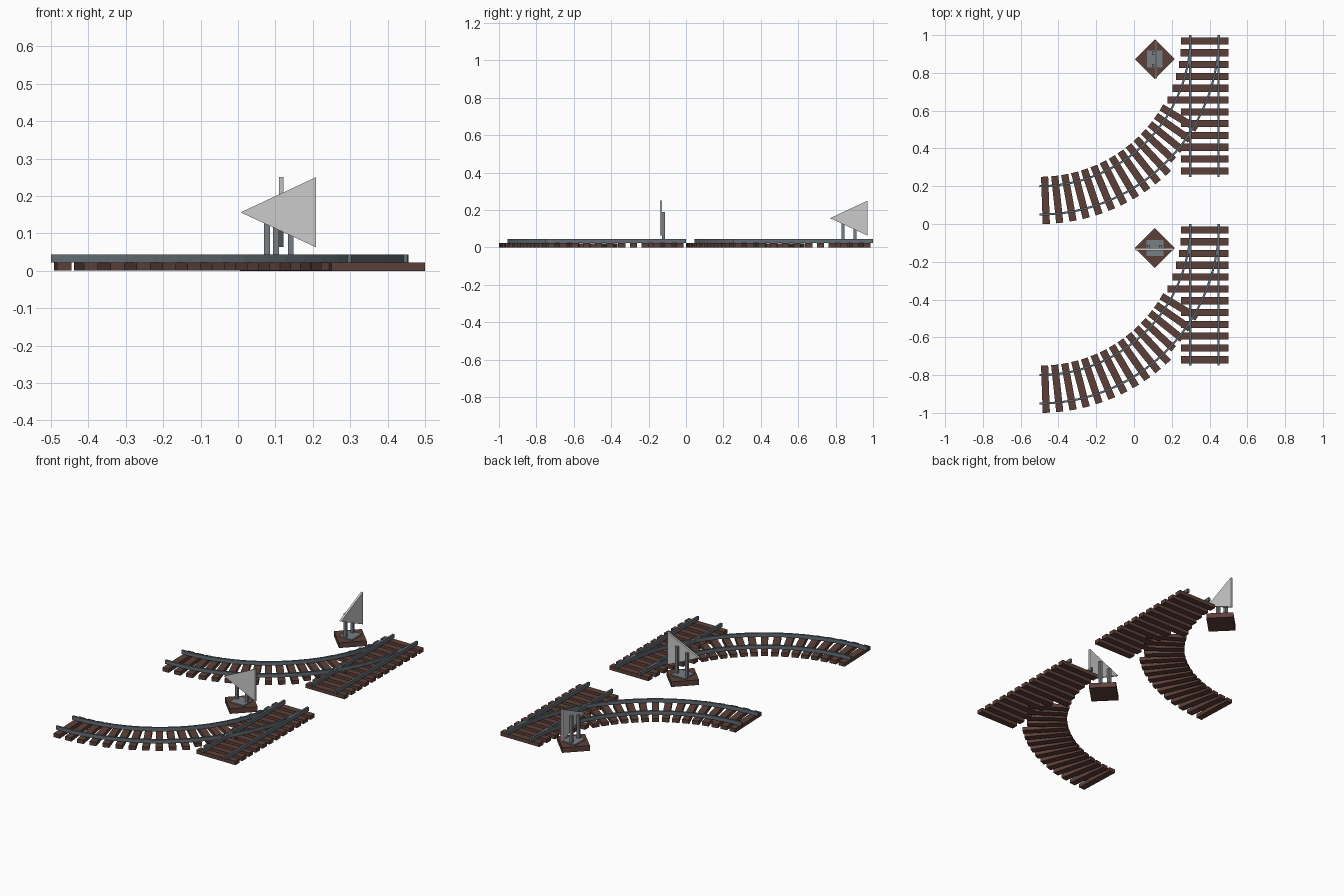
import bpy, bmesh, math
from mathutils import Matrix, Vector

if "Cube" in bpy.data.objects:
    bpy.data.objects.remove(bpy.data.objects["Cube"])


def material(name, rgb):
    m = bpy.data.materials.new(name)
    m.diffuse_color = (*rgb, 1)
    m.use_nodes = True
    m.node_tree.nodes["Principled BSDF"].inputs["Base Color"].default_value = m.diffuse_color
    return m


WOOD = material("brown wood", (0.109, 0.051, 0.040))
STEEL = material("blue grey steel", (0.125, 0.155, 0.18))
POST = material("post grey", (0.19, 0.21, 0.235))
SIGN = material("pale sign grey", (0.60, 0.60, 0.60))

SLEEPER_TOP, RAIL_TOP = 0.0225, 0.0435
STEP = 0.0625          # sleeper spacing
R_IN, R_OUT = 0.80, 0.95  # curved rail radii


def finish(name, bm, mat):
    bmesh.ops.recalc_face_normals(bm, faces=bm.faces)
    me = bpy.data.meshes.new(name)
    bm.to_mesh(me)
    bm.free()
    me.materials.append(mat)
    ob = bpy.data.objects.new(name, me)
    bpy.context.collection.objects.link(ob)
    return ob


def add_box(bm, lo, hi, mtx=Matrix()):
    lo, hi = Vector(lo), Vector(hi)
    m = mtx @ Matrix.Translation((lo + hi) / 2) @ Matrix.Diagonal((*(hi - lo), 1))
    bmesh.ops.create_cube(bm, size=1, matrix=m)


def add_rail(bm, path, w=0.011):
    """Sweep a rectangular rail section along a flat path of (point, normal)."""
    rings = []
    for p, n in path:
        rings.append([bm.verts.new((p[0] + n[0] * s * w / 2, p[1] + n[1] * s * w / 2, z))
                      for s, z in ((-1, SLEEPER_TOP), (1, SLEEPER_TOP), (1, RAIL_TOP), (-1, RAIL_TOP))])
    for a, b in zip(rings, rings[1:]):
        for i in range(4):
            j = (i + 1) % 4
            bm.faces.new((a[i], a[j], b[j], b[i]))
    bm.faces.new(rings[0])
    bm.faces.new(rings[-1])


def build_switch(tag, y0):
    # straight sleepers, lengthened on the left to carry the curved rail
    bm = bmesh.new()
    for i in range(12):
        y = 0.28125 + STEP * i
        left = 0.25
        if i >= 6:
            left = -0.5 + math.sqrt(0.75 ** 2 - (1 - y - 0.019) ** 2)
        add_box(bm, (left, y0 + y - 0.019, 0), (0.5, y0 + y + 0.019, SLEEPER_TOP))
    finish(tag + "_straight_sleepers", bm, WOOD)

    # sleepers fanned around the curve centre
    bm = bmesh.new()
    for k in range(15):
        ang = math.radians(90 / 22 * (k + 0.5))
        outer = 1.0 if k < 11 else 0.97
        top = SLEEPER_TOP - (0.001 if k > 9 else 0)
        m = Matrix.Translation((-0.5, y0 + 1, 0)) @ Matrix.Rotation(ang, 4, 'Z')
        add_box(bm, (-0.019, -outer, 0.0005), (0.019, -0.75, top), m)
    finish(tag + "_curved_sleepers", bm, WOOD)

    # straight and curved rails
    bm = bmesh.new()
    for x in (0.298, 0.448):
        add_rail(bm, [((x, y0 + 0.25), (1, 0)), ((x, y0 + 1), (1, 0))])
    finish(tag + "_straight_rails", bm, STEEL)
    bm = bmesh.new()
    for r in (R_IN, R_OUT):
        path = []
        for k in range(23):
            a = math.radians(90 * k / 22)
            n = (math.sin(a), -math.cos(a))
            path.append(((-0.5 + r * n[0], y0 + 1 + r * n[1]), n))
        add_rail(bm, path)
    finish(tag + "_curved_rails", bm, STEEL)


def build_signal(tag, y, turn):
    """Triangular marker pointing -y on a diamond base, turned about z."""
    place = Matrix.Translation((0.11, y, 0)) @ Matrix.Rotation(math.radians(turn), 4, 'Z')
    # diamond base
    bm = bmesh.new()
    s = 0.105 / math.sqrt(2)
    add_box(bm, (-s, -s, 0), (s, s, 0.03), place @ Matrix.Rotation(math.pi / 4, 4, 'Z'))
    finish(tag + "_base", bm, WOOD)
    # mounting block
    bm = bmesh.new()
    add_box(bm, (-0.042, -0.045, 0.03), (0.042, 0.045, 0.037), place)
    finish(tag + "_block", bm, POST)
    # two posts
    bm = bmesh.new()
    for py, top in ((-0.033, 0.17), (0.031, 0.19)):
        add_box(bm, (-0.016, py - 0.008, 0.035), (0.0, py + 0.008, top), place)
    finish(tag + "_posts", bm, POST)
    # triangular plate
    bm = bmesh.new()
    tri = ((-0.103, 0.156), (0.098, 0.25), (0.098, 0.063))
    back = [bm.verts.new(place @ Vector((0.0, a, z))) for a, z in tri]
    front = [bm.verts.new(place @ Vector((0.012, a, z))) for a, z in tri]
    bm.faces.new(back)
    bm.faces.new(front)
    for i in range(3):
        j = (i + 1) % 3
        bm.faces.new((back[i], back[j], front[j], front[i]))
    finish(tag + "_plate", bm, SIGN)


# two identical switches, one with its marker turned a quarter
for tag, y0, turn in (("back", 0, 0), ("front", -1, -90)):
    build_switch(tag + "_switch", y0)
    build_signal(tag + "_signal", y0 + 0.873, turn)
